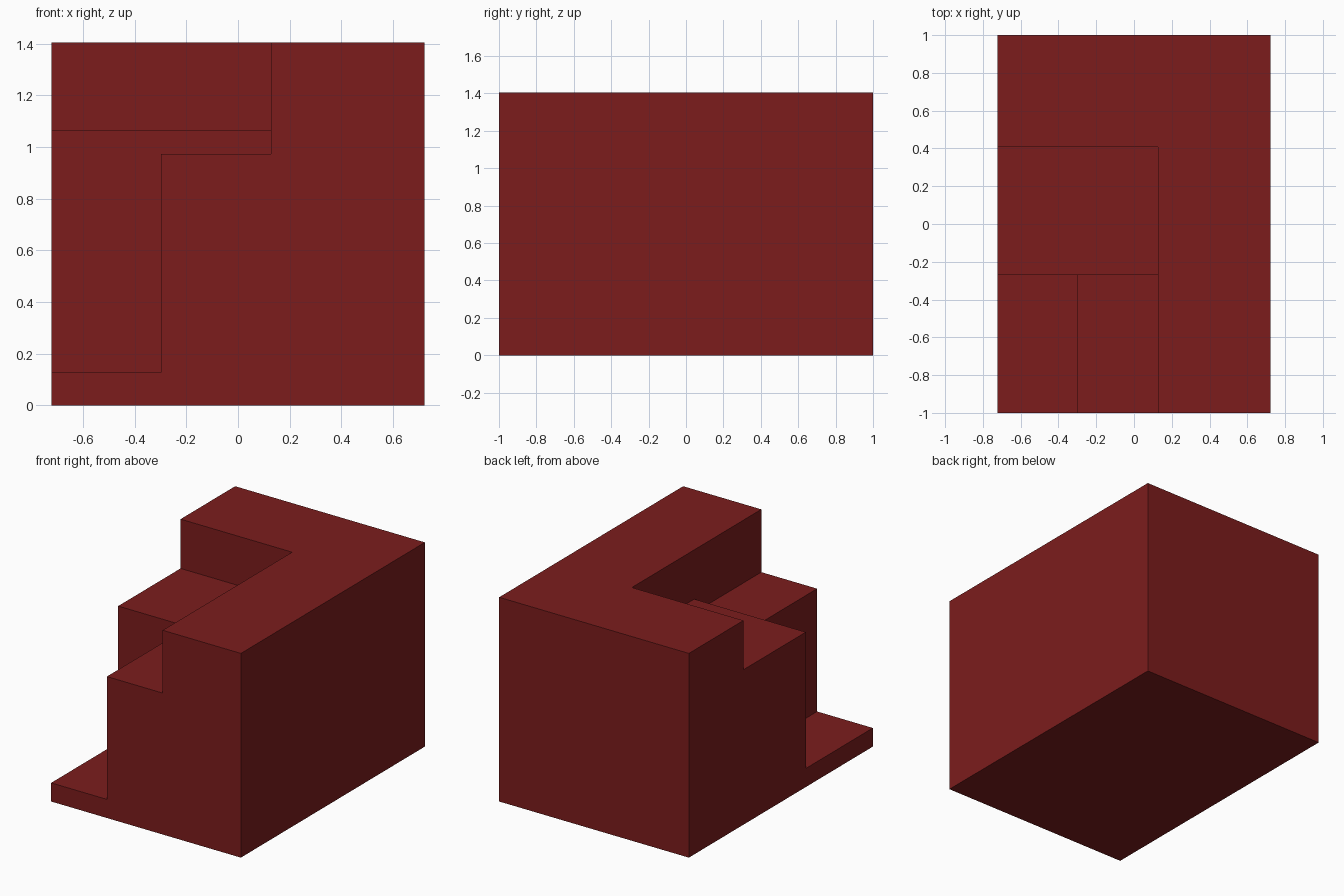
import bpy

if "Cube" in bpy.data.objects:
    bpy.data.objects.remove(bpy.data.objects["Cube"])

X, Y, H = 0.722, 1.0, 1.405      # half width, half depth, height
STEP_X, LEDGE_X = 0.127, -0.298  # notch walls
BACK_Y, MID_Y = 0.407, -0.271
OUT = 0.3                        # cutter overshoot


def box(name, lo, hi):
    bpy.ops.mesh.primitive_cube_add(size=1, location=[(a + b) / 2 for a, b in zip(lo, hi)])
    ob = bpy.context.object
    ob.name = ob.data.name = name
    ob.scale = [b - a for a, b in zip(lo, hi)]
    bpy.ops.object.transform_apply(location=True, rotation=False, scale=True)
    return ob


def cut(target, lo, hi):
    cutter = box("cutter", lo, hi)
    cutter.hide_render = True
    mod = target.modifiers.new("notch", "BOOLEAN")
    mod.operation = "DIFFERENCE"
    mod.solver = "EXACT"
    mod.object = cutter
    bpy.context.view_layer.objects.active = target
    bpy.ops.object.modifier_apply(modifier=mod.name)
    bpy.data.objects.remove(cutter, do_unlink=True)


# Solid block
block = box("stepped_block", (-X, -Y, 0), (X, Y, H))

# Middle ledge, front ledge, and low corner plate
cut(block, (-X - OUT, MID_Y, 1.066), (STEP_X, BACK_Y, H + OUT))
cut(block, (-X - OUT, -Y - OUT, 0.973), (STEP_X, MID_Y, H + OUT))
cut(block, (-X - OUT, -Y - OUT, 0.128), (LEDGE_X, MID_Y, H + OUT))

# Dark red finish
red = bpy.data.materials.new("dark_red")
red.diffuse_color = (0.2, 0.012, 0.012, 1)
red.use_nodes = True
red.node_tree.nodes["Principled BSDF"].inputs["Base Color"].default_value = red.diffuse_color
block.data.materials.clear()
block.data.materials.append(red)
